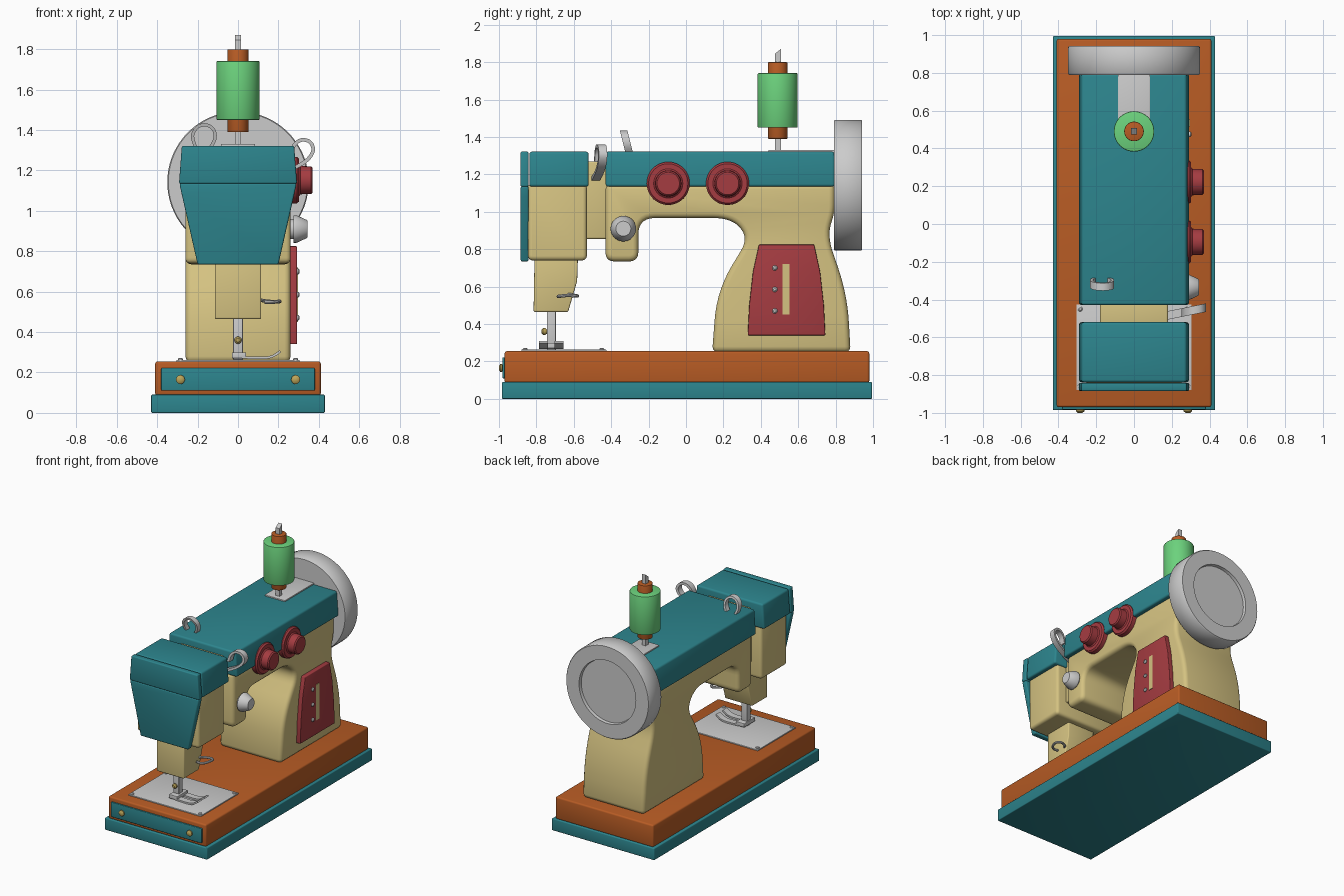
import bpy, bmesh, math
from mathutils import Vector, Matrix

if "Cube" in bpy.data.objects:
    bpy.data.objects.remove(bpy.data.objects["Cube"])

COLORS = {
    "teal": (0.026, 0.235, 0.27), "orange": (0.48, 0.107, 0.018), "cream": (0.66, 0.54, 0.22),
    "red": (0.376, 0.045, 0.053), "green": (0.15, 0.645, 0.205), "brass": (0.51, 0.376, 0.10)}
MATS = {}
for n, c in COLORS.items():
    MATS[n] = bpy.data.materials.new(n)
    MATS[n].diffuse_color = (*c, 1)


def add(name, bm, col=None, bevel=0, seg=3):
    bmesh.ops.recalc_face_normals(bm, faces=bm.faces)
    me = bpy.data.meshes.new(name)
    bm.to_mesh(me)
    bm.free()
    ob = bpy.data.objects.new(name, me)
    bpy.context.collection.objects.link(ob)
    if col:
        me.materials.append(MATS[col])
    if bevel:
        m = ob.modifiers.new("bevel", "BEVEL")
        m.width, m.segments, m.limit_method, m.angle_limit = bevel, seg, "ANGLE", math.radians(40)
    return ob


def extrude(name, pts, axis, a, b, col=None, bevel=0, warp=None):
    """Extrude a 2D outline: axis X takes (y,z), Y takes (x,z), Z takes (x,y)."""
    place = {"X": lambda p, d: (d, p[0], p[1]), "Y": lambda p, d: (p[0], d, p[1]),
             "Z": lambda p, d: (p[0], p[1], d)}[axis]
    bm = bmesh.new()
    lo = [bm.verts.new(place(p, a)) for p in pts]
    hi = [bm.verts.new(place(p, b)) for p in pts]
    n = len(pts)
    bm.faces.new(lo)
    bm.faces.new(hi)
    for i in range(n):
        bm.faces.new((lo[i], lo[(i + 1) % n], hi[(i + 1) % n], hi[i]))
    if warp:
        for v in bm.verts:
            v.co = warp(v.co)
    return add(name, bm, col, bevel)


def box(name, x0, x1, y0, y1, z0, z1, col=None, bevel=0):
    return extrude(name, [(x0, y0), (x1, y0), (x1, y1), (x0, y1)], "Z", z0, z1, col, bevel)


def rounded(pts, n=7):
    """Outline with a rounding radius as third value of each corner."""
    out = []
    for i, (x, y, r) in enumerate(pts):
        p = Vector((x, y))
        if not r:
            out.append(p)
            continue
        q = [Vector(pts[i - 1][:2]), Vector(pts[(i + 1) % len(pts)][:2])]
        s, e = (p + (k - p).normalized() * min(r, (k - p).length * 0.48) for k in q)
        for j in range(n + 1):
            t = j / n
            out.append(s * (1 - t) ** 2 + p * 2 * t * (1 - t) + e * t * t)
    return out


def strip(name, pts, y0, y1, t, warp=None, n=5):
    """Bent metal ribbon following a smooth x,z path."""
    p = [Vector(q) for q in pts]
    p = [2 * p[0] - p[1]] + p + [2 * p[-1] - p[-2]]
    path = []
    for i in range(1, len(p) - 2):
        a, b, c, d = p[i - 1:i + 3]
        path += [0.5 * (2 * b + (c - a) * u + (2 * a - 5 * b + 4 * c - d) * u * u
                        + (3 * b - a - 3 * c + d) * u ** 3) for u in (k / n for k in range(n))]
    path.append(p[-2])
    off = []
    for i, q in enumerate(path):
        d = (path[min(i + 1, len(path) - 1)] - path[max(i - 1, 0)]).normalized()
        off.append(Vector((-d.y, d.x)) * t / 2)
    outline = [q + o for q, o in zip(path, off)] + [q - o for q, o in zip(path, off)][::-1]
    return extrude(name, outline, "Y", y0, y1, warp=warp)


def lathe(name, prof, loc, axis="Z", col=None, bevel=0, n=48):
    """Revolve (radius, height) points around an axis; the ends are capped."""
    bm = bmesh.new()
    rings = [[bm.verts.new((r * math.cos(k * math.tau / n), r * math.sin(k * math.tau / n), h))
              for k in range(n)] for r, h in prof]
    bm.faces.new(rings[0])
    bm.faces.new(rings[-1])
    for A, B in zip(rings, rings[1:]):
        for k in range(n):
            bm.faces.new((A[k], A[(k + 1) % n], B[(k + 1) % n], B[k]))
    rot = {"Z": Matrix.Identity(4), "X": Matrix.Rotation(math.pi / 2, 4, "Y"),
           "Y": Matrix.Rotation(-math.pi / 2, 4, "X")}[axis]
    bm.transform(Matrix.Translation(loc) @ rot)
    return add(name, bm, col, bevel, 2)


# Base, drawer and needle plate
box("plinth", -.43, .43, -.985, .995, 0, .09, "teal", .006)
box("base", -.41, .41, -.97, .98, .085, .255, "orange", .012)
box("drawer", -.38, .38, -.982, -.95, .11, .222, "teal", .005)
box("needle_plate", -.305, .305, -.88, -.425, .25, .263, None, .003)
for s in (-1, 1):
    lathe("drawer_knob", [(.012, 0), (.022, -.004), (.022, -.012), (.012, -.02)],
          (s * .285, -.98, .165), "Y", "brass", n=20)
    for y in (-.86, -.45):
        lathe("plate_screw", [(.013, 0), (.013, .006), (.007, .011)], (s * .285, y, .261), n=16)

# Column, arm and needle-side drop in one profile
extrude("body", rounded([
    (.14, .25, 0), (.88, .25, 0), (.862, .56, .25), (.755, .87, .1), (.795, 1.0, .05), (.795, 1.15, 0),
    (-.43, 1.15, 0), (-.43, .735, .05), (-.255, .735, .05), (-.255, .967, .09), (.245, .967, .1),
    (.335, .86, .08), (.165, .58, .25)]), "X", -.26, .26, "cream", .03)
box("neck", -.18, .18, -.56, -.40, .855, 1.27, "cream", .01)
extrude("head", rounded([(-.845, .74, .03), (-.53, .74, .03), (-.53, 1.15, 0), (-.845, 1.15, 0)]),
        "X", -.26, .26, "cream", .025)

# Teal covers and face plate
cover = [(-.292, 1.135), (.292, 1.135), (.278, 1.322), (-.278, 1.322)]
extrude("arm_cover", cover, "Y", -.43, .795, "teal", .014)
extrude("head_cover", cover, "Y", -.838, -.52, "teal", .014)
extrude("face_plate_top", cover, "Y", -.885, -.842, "teal", .008)
extrude("face_plate", [(-.2, .735), (.2, .735), (.278, 1.08), (.29, 1.136), (-.29, 1.136), (-.278, 1.08)],
        "Y", -.884, -.842, "teal", .008)

# Needle block, bar and presser foot
extrude("needle_block", [(-.815, .465), (-.63, .465), (-.582, .63), (-.578, .75), (-.81, .75)],
        "X", -.115, .115, "cream", .008)
box("needle_bar", -.024, .024, -.744, -.696, .262, .48, None, .004)
lathe("needle_screw", [(.01, 0), (.018, -.01), (.018, -.022), (.01, -.03)], (0, -.742, .36), "Y", "brass", n=20)
box("foot_bridge", -.03, .04, -.785, -.655, .27, .30, None, .004)
for y in (-.785, -.703):
    strip("foot_toe", [(.02, .275), (.12, .272), (.17, .28), (.21, .305)], y, y + .048, .012)

# Thread guide hook beside the needle block
crv = bpy.data.curves.new("thread_guide", "CURVE")
crv.dimensions, crv.bevel_depth, crv.bevel_resolution, crv.use_fill_caps = "3D", .009, 2, True
hook = [(.1, -.64, .56), (.15, -.59, .552), (.195, -.585, .55), (.205, -.63, .553), (.17, -.68, .548), (.13, -.68, .548)]
sp = crv.splines.new("BEZIER")
sp.bezier_points.add(len(hook) - 1)
for bp, co in zip(sp.bezier_points, hook):
    bp.co, bp.handle_left_type, bp.handle_right_type = co, "AUTO", "AUTO"
sp.resolution_u = 6
bpy.context.collection.objects.link(bpy.data.objects.new("thread_guide", crv))

# Thread loops on the arm and in the neck gap
strip("top_thread_loop", [(-.205, 1.30), (-.225, 1.37), (-.2, 1.415), (-.155, 1.425), (-.12, 1.40),
                          (-.115, 1.355), (-.145, 1.30)], -.325, -.285, .016,
      lambda c: Vector((c.x, c.y - (c.z - 1.32) * .25, c.z)))
strip("take_up_lever", [(.13, 1.16), (.26, 1.205), (.34, 1.25), (.372, 1.30), (.355, 1.342), (.31, 1.35),
                        (.275, 1.32), (.26, 1.27)], -.51, -.465, .018,
      lambda c: Vector((c.x, c.y + (c.x - .16) * .2, c.z)))

# Dials and tension knob on the right side
for y in (-.095, .222):
    lathe("dial", [(.115, .25), (.115, .292), (.105, .303), (.078, .303), (.07, .31), (.068, .362), (.06, .37)],
          (0, y, 1.152), "X", "red")
lathe("tension_knob", [(.05, .25), (.05, .275), (.068, .275), (.068, .29), (.046, .338), (.04, .345)],
      (0, -.335, .91), "X")

# Red side panel with slot and screws
extrude("side_panel", [(.33, .34), (.745, .34), (.737, .5), (.717, .68), (.685, .825), (.39, .825),
                       (.358, .68), (.338, .5)], "X", .25, .292, "red", .005)
box("panel_slot", .28, .296, .515, .553, .45, .72, "cream")
for z in (.47, .585, .7):
    lathe("panel_screw", [(.014, .28), (.014, .298), (.007, .305)], (0, .475, z), "X", n=16)

# Hand wheel with shallow recess
lathe("hand_wheel", [(.345, .79), (.35, .796), (.35, .934), (.344, .942), (.238, .942), (.234, .92)],
      (0, 0, 1.142), "Y", n=72)

# Spool holder and spool
box("spool_plate", -.085, .085, .44, .795, 1.31, 1.331, None, .003)
extrude("spool_pin", [(.475, 1.32), (.507, 1.32), (.507, 1.87), (.475, 1.845)], "X", -.016, .016)
lathe("spool_core", [(.052, 1.39), (.052, 1.80)], (0, .49, 0), "Z", "orange", .004, 32)
lathe("spool_thread", [(.107, 1.45), (.107, 1.742)], (0, .49, 0), "Z", "green", .006)

# Apply modifiers and shade smooth with sharp edges kept
bpy.ops.object.select_all(action="SELECT")
bpy.context.view_layer.objects.active = bpy.data.objects["body"]
bpy.ops.object.convert(target="MESH")
bpy.ops.object.shade_smooth_by_angle(angle=math.radians(40))

for m in bpy.data.materials:
    if m.users and not m.is_grease_pencil:
        m.use_nodes = True
        m.node_tree.nodes["Principled BSDF"].inputs["Base Color"].default_value = m.diffuse_color
